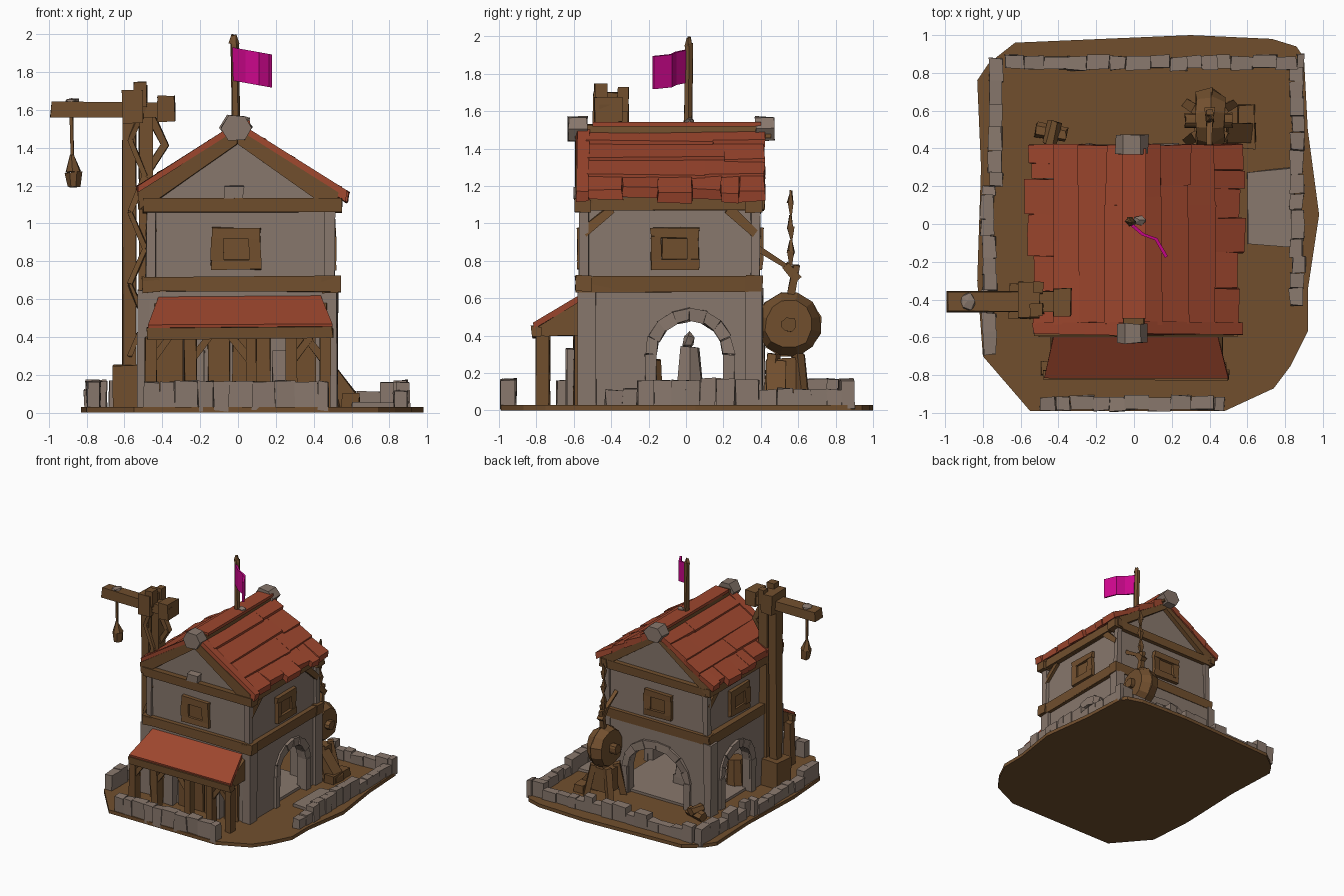
import bpy, bmesh, math, random
from mathutils import Vector, Matrix

if "Cube" in bpy.data.objects:
    bpy.data.objects.remove(bpy.data.objects["Cube"])
random.seed(4)
R = random.uniform

def material(name, rgb):
    m = bpy.data.materials.new(name)
    m.diffuse_color = (*rgb, 1)
    m.use_nodes = True
    m.node_tree.nodes["Principled BSDF"].inputs["Base Color"].default_value = m.diffuse_color
    return m
WOOD = material("brown wood and earth", (0.165, 0.078, 0.027))
STONE = material("grey stone", (0.245, 0.185, 0.150))
RED = material("red roof", (0.34, 0.062, 0.027))
PINK = material("magenta cloth", (0.60, 0.002, 0.26))
parts = {}

def bm_of(name, mat):
    return parts.setdefault(name, (bmesh.new(), mat))[0]

def prism(name, mat, axis, pts, a, b):
    """Extrude a 2D profile along an axis from a to b; returns its vertices."""
    bm, n = bm_of(name, mat), len(pts)
    put = {'x': lambda p, t: (t, *p), 'y': lambda p, t: (p[0], t, p[1]), 'z': lambda p, t: (*p, t)}[axis]
    lo, hi = [[bm.verts.new(put(p, t)) for p in pts] for t in (a, b)]
    bm.faces.new(lo)
    bm.faces.new(hi[::-1])
    for i in range(n):
        bm.faces.new((lo[i], hi[i], hi[(i + 1) % n], lo[(i + 1) % n]))
    return lo + hi

def box(name, mat, x0, x1, y0, y1, z0, z1):
    prism(name, mat, 'z', [(x0, y0), (x1, y0), (x1, y1), (x0, y1)], z0, z1)

def rod(name, mat, p, q, r0, r1=None, n=4):
    p, q = Vector(p), Vector(q)
    m = Matrix.Translation((p + q) / 2) @ (q - p).to_track_quat('Z', 'Y').to_matrix().to_4x4()
    bmesh.ops.create_cone(bm_of(name, mat), cap_ends=True, segments=n, radius1=r0, radius2=r0 if r1 is None else r1,
                          depth=(q - p).length, matrix=m @ Matrix.Rotation(math.pi / n, 4, 'Z'))

def lump(name, mat, c, s):
    bmesh.ops.create_icosphere(bm_of(name, mat), subdivisions=1, radius=1,
                               matrix=Matrix.Translation(c) @ Matrix.Diagonal((*s, 1)))

def arc(c, zs, rx, rz, n=8):
    return [(c - rx * math.cos(math.pi * i / n), zs + rz * math.sin(math.pi * i / n)) for i in range(n + 1)]

# Ground slab, paving outside and under the arches
prism("ground", WOOD, 'z', [(-.55, -.99), (.48, -.99), (.74, -.87), (.83, -.75), (.92, -.57), (.92, -.35),
      (.98, .05), (.92, .5), (.9, .88), (.86, .94), (.73, .98), (.3, 1), (-.63, .96), (-.77, .85),
      (-.83, .76), (-.81, .3), (-.83, -.3), (-.8, -.7)], 0, .03)
prism("paving", STONE, 'z', [(.6, -.1), (.84, -.12), (.85, .3), (.6, .27)], .02, .05)
box("inner_floor", STONE, -.46, .46, -.52, .37, .015, .05)

# Low yard walls made of uneven stones; tall(t) tells where they stand high
def yard_wall(axis, t, b, c, tall):
    while t < b - .03:
        e = min(t + R(.07, .13), b)
        h, o = (.165 if tall(t) else .115) + R(-.006, .006), R(-.008, .008)
        u0, u1 = c - .035 + o, c + .035 + o
        box("yard_wall", STONE, *((t, e, u0, u1) if axis == 'x' else (u0, u1, t, e)), .01, h)
        t = e
yard_wall('x', -.5, .48, -.95, lambda t: True)
yard_wall('x', -.68, .9, .855, lambda t: random.random() < .3 or t > .68)
yard_wall('y', -.43, .88, .865, lambda t: -.28 < t < .34 or t > .79)
yard_wall('y', -.69, .2, -.77, lambda t: t < -.5 or random.random() < .5)
yard_wall('y', .2, .9, -.73, lambda t: t > .75 or random.random() < .5)

# Ground floor: arched walls with stone trim on three sides, solid front, corner piers
def arch_wall(axis, a, b, c, rx, zs, rz, t0, t1):
    inner, ring = arc(c, zs, rx, rz), arc(c, zs, rx + .06, rz + .07)
    prism("lower_walls", STONE, axis, [(a, .01), (c - rx, .01), *inner, (c + rx, .01), (b, .01), (b, .66), (a, .66)], t0, t1)
    d = .02 if t1 > t0 else -.02
    for i in range(8):
        prism("arch_stones", STONE, axis, [inner[i], ring[i], ring[i + 1], inner[i + 1]], t1 - d, t1 + d * R(.8, 1.2))
    for u, v in ((c - rx - .06, c - rx), (c + rx, c + rx + .06)):
        prism("arch_stones", STONE, axis, [(u, .01), (v, .01), (v, zs), (u, zs)], t1 - d, t1 + d)
arch_wall('x', -.55, .36, .02, .18, .30, .18, .43, .5)
arch_wall('x', -.55, .36, .02, .18, .30, .18, -.43, -.5)
arch_wall('y', -.49, .49, 0, .27, .26, .22, .33, .4)
box("front_wall", STONE, -.49, .49, -.57, -.5, .01, .66)
for x, y in ((-.49, -.53), (-.49, .36), (.49, -.53), (.49, .36)):
    box("corner_piers", STONE, x - .04, x + .035, y - .045, y + .05, .01, .65)

# Figure and stores inside the arches
box("statue", STONE, -.06, .06, -.05, .09, .02, .12)
rod("statue", STONE, (0, .02, .11), (0, .02, .34), .08, .055, 6)
lump("statue", STONE, (0, .015, .37), (.04, .035, .055))
rod("barrel", WOOD, (-.34, -.2, .02), (-.34, -.2, .27), .08, .07, 8)

# Front planks and pillars behind the porch
for x0, x1 in ((-.43, -.29), (-.16, -.04), (-.03, .08), (.1, .17), (.29, .41)):
    box("front_planks", WOOD, x0, x1, -.6, -.56, .02, .41)
for x in (-.22, .23):
    box("front_pillars", STONE, x - .05, x + .04, -.64, -.57, .02, .33)

# Porch: red lean-to roof, wooden frame and posts
prism("porch_frame", WOOD, 'x', [(-.56, .585), (-.8, .445), (-.82, .4), (-.56, .4)], -.44, .47)
for v in prism("porch_roof", RED, 'x', [(-.56, .62), (-.82, .47), (-.815, .44), (-.56, .585)], -.48, .5):
    v.co.x *= .88 if v.co.y > -.6 else 1
box("porch_beam", WOOD, -.48, .5, -.825, -.77, .39, .45)
for x, s in ((-.46, 1), (.46, -1), (-.25, 1), (.07, -1), (.28, 1)):
    box("porch_posts", WOOD, x - .03, x + .03, -.8, -.73, .02, .4)
    rod("porch_braces", WOOD, (x, -.77, .27), (x + .1 * s, -.77, .4), .025)

# Upper floor with beam courses and corner posts
box("floor_slab", WOOD, -.48, .51, -.57, .39, .645, .71)
box("upper_walls", STONE, -.455, .485, -.55, .38, .7, 1.08)
box("top_slab", WOOD, -.47, .5, -.57, .4, 1.065, 1.12)
for y, s in ((-.545, 1), (.37, -1)):
    box("floor_beams", WOOD, -.5, .54, y - .05, y + .04, .64, .72)
    box("top_beams", WOOD, -.5, .55, y - .05, y + .04, 1.055, 1.13)
    for x in (-.46, .485):
        box("floor_beams", WOOD, x - .045, x + .045, -.59, .4, .635, .715)
        box("upper_corners", STONE, x - .025, x + .025, y - .025, y + .025, .71, 1.07)
        rod("knee_braces", WOOD, (x, y, .95), (x, y + .15 * s, 1.08), .035)

# Windows on all four sides
for axis, c, t, s in (('y', -.01, -.55, -1), ('y', -.01, .38, 1), ('x', -.06, .485, 1), ('x', -.06, -.455, -1)):
    for u0, u1, z0, z1, d in ((-.13, .13, .92, .98, .03), (-.13, .13, .755, .81, .03), (-.13, -.07, .8, .93, .03),
                              (.07, .13, .8, .93, .03), (-.07, .07, .8, .93, .012)):
        prism("windows", WOOD, axis, [(c + u0, z0), (c + u1, z0), (c + u1, z1), (c + u0, z1)], t - .02 * s, t + d * s)

# Gables
prism("gables", STONE, 'y', [(-.47, 1.11), (.5, 1.11), (.02, 1.46), (-.02, 1.46)], -.545, .37)
box("gable_stone", STONE, -.07, .03, -.6, -.54, 1.13, 1.2)

# Roof: long overlapping boards, ragged eaves, rake and ridge beams
roof_z = lambda x: 1.525 - .63 * abs(x)
for s in (-1, 1):
    for row in range(4):
        a, y = .14 * row, -.53
        while y < .39:
            e = y + (R(.08, .2) if row == 3 else R(.35, .8))
            e = .42 if e > .34 else e
            b = a + .15 + (R(-.05, .035) if row == 3 else R(-.01, .01))
            prism("roof_boards", RED, 'y', [(s * a, roof_z(a) - .008), (s * b, roof_z(b) + .01),
                  (s * (b - .01), roof_z(b) - .045), (s * a, roof_z(a) - .05)], y, e)
            y = e
    for y0, y1 in ((-.59, -.5), (.36, .41)):
        prism("rake_beams", WOOD, 'y', [(0, 1.5), (s * .53, 1.16), (s * .525, 1.08), (s * .47, 1.09), (0, 1.42)], y0, y1)
    w = .575 if s > 0 else .535
    prism("rake_caps", RED, 'y', [(s * .05, 1.505), (s * w, 1.52 - .6 * w), (s * (w - .01), 1.465 - .6 * w), (s * .05, 1.46)], -.585, -.52)
    box("eave_beams", WOOD, s * .5 - .025, s * .5 + .025, -.58, .42, 1.07, 1.14)
prism("ridge_beam", WOOD, 'y', [(-.06, 1.46), (.06, 1.46), (.055, 1.53), (-.055, 1.53)], -.59, .45)
box("ridge_cap", RED, -.064, .064, -.5, .4, 1.518, 1.543)
for y in (-.58, .42):
    prism("ridge_knobs", STONE, 'y', [(x - .01, z) for x, z in arc(0, 1.505, .085, .075, 3) + arc(0, 1.505, -.085, -.075, 3)[1:-1]], y - .05, y + .05)

# Flagpole and flag
rod("flagpole", WOOD, (-.01, .01, 1.5), (-.02, .015, 1.96), .027, .02, 6)
rod("flagpole", WOOD, (-.02, .015, 1.95), (-.02, .015, 1.995), .025, .01, 6)
lump("pole_foot", STONE, (.03, .02, 1.54), (.04, .03, .03))
path = [(-.03, .0), (.04, -.06), (.11, -.085), (.165, -.18)]
for v in prism("flag", PINK, 'z', path + [(x + .014, y + .01) for x, y in path[::-1]], 1.75, 1.925):
    v.co.z -= .18 * v.co.x

# Crane: twin masts, base, head, arm, braces and hanging sack
for b in ((-.61, -.54, -.46, -.37, .02, 1.7), (-.525, -.45, -.45, -.36, .02, 1.62), (-.66, -.5, -.5, -.32, .02, .25),
          (-.61, -.5, -.5, -.31, 1.53, 1.7), (-.55, -.48, -.49, -.42, 1.62, 1.745), (-.53, -.48, -.37, -.31, 1.6, 1.73),
          (-.99, -.335, -.465, -.36, 1.56, 1.64), (-.43, -.335, -.49, -.34, 1.54, 1.67)):
    box("crane", WOOD, *b)
for i in range(7):
    x, z = (-.57, -.49)[::1 - 2 * (i % 2)], .3 + i * .19
    rod("crane_braces", WOOD, (x[0], -.46, z), (x[1], -.46, z + .19), .018)
rod("crane_braces", WOOD, (-.49, -.41, 1.25), (-.38, -.41, 1.42), .03)
rod("crane_braces", WOOD, (-.38, -.41, 1.4), (-.47, -.41, 1.58), .03)
lump("arm_pulley", STONE, (-.88, -.41, 1.645), (.045, .05, .018))
rod("hanging_rope", WOOD, (-.88, -.41, 1.57), (-.875, -.41, 1.33), .012, .008)
rod("hanging_sack", WOOD, (-.87, -.41, 1.19), (-.87, -.41, 1.27), .035, .045, 6)
rod("hanging_sack", WOOD, (-.87, -.41, 1.27), (-.875, -.41, 1.36), .045, .008, 6)

# Back yard: big wheel resting on a trestle, with hanging chain and wood pile
for x0, x1, r0, r1 in ((.33, .41, .15, .175), (.41, .48, .175, .13), (.27, .52, .04, .04)):
    rod("wheel", WOOD, (x0, .55, .46), (x1, .55, .46), r0, r1, 12)
for x, tx in ((.29, .34), (.52, .47)):
    for y, ty in ((.44, .47), (.63, .6)):
        rod("trestle", WOOD, (x, y, .02), (tx, ty, .3), .035)
box("trestle", WOOD, .32, .49, .46, .61, .08, .28)
box("side_stand", WOOD, .55, .64, .4, .63, .02, .1)
prism("side_stand", WOOD, 'y', [(.48, .03), (.65, .03), (.64, .08), (.5, .27)], .43, .53)
rod("wheel_arm", WOOD, (.4, .38, .87), (.4, .56, .76), .016)
rod("wheel_arm", WOOD, (.4, .53, .78), (.4, .6, .7), .03, .035)
rod("wheel_arm", WOOD, (.4, .59, .78), (.4, .56, .62), .025)
for i in range(6):
    z, r = .78 + i * .065, (.008, .024)[::1 - 2 * (i % 2)]
    rod("hanging_chain", WOOD, (.4, .56, z), (.4, .56, z + .07), *r)
rod("wood_pile", WOOD, (-.52, .5, .06), (-.36, .47, .07), .04, n=6)
rod("wood_pile", WOOD, (-.45, .42, .1), (-.42, .54, .1), .035, n=6)

# Turn each part into an object, with slight hand-hewn unevenness
for name, (bm, mat) in parts.items():
    k = 0 if name in ("ground", "flag", "lower_walls", "ridge_cap") else .006
    for v in bm.verts:
        v.co += Vector((R(-k, k), R(-k, k), R(-k, k)))
    bmesh.ops.recalc_face_normals(bm, faces=bm.faces)
    me = bpy.data.meshes.new(name)
    bm.to_mesh(me)
    bm.free()
    me.materials.append(mat)
    bpy.context.collection.objects.link(bpy.data.objects.new(name, me))
